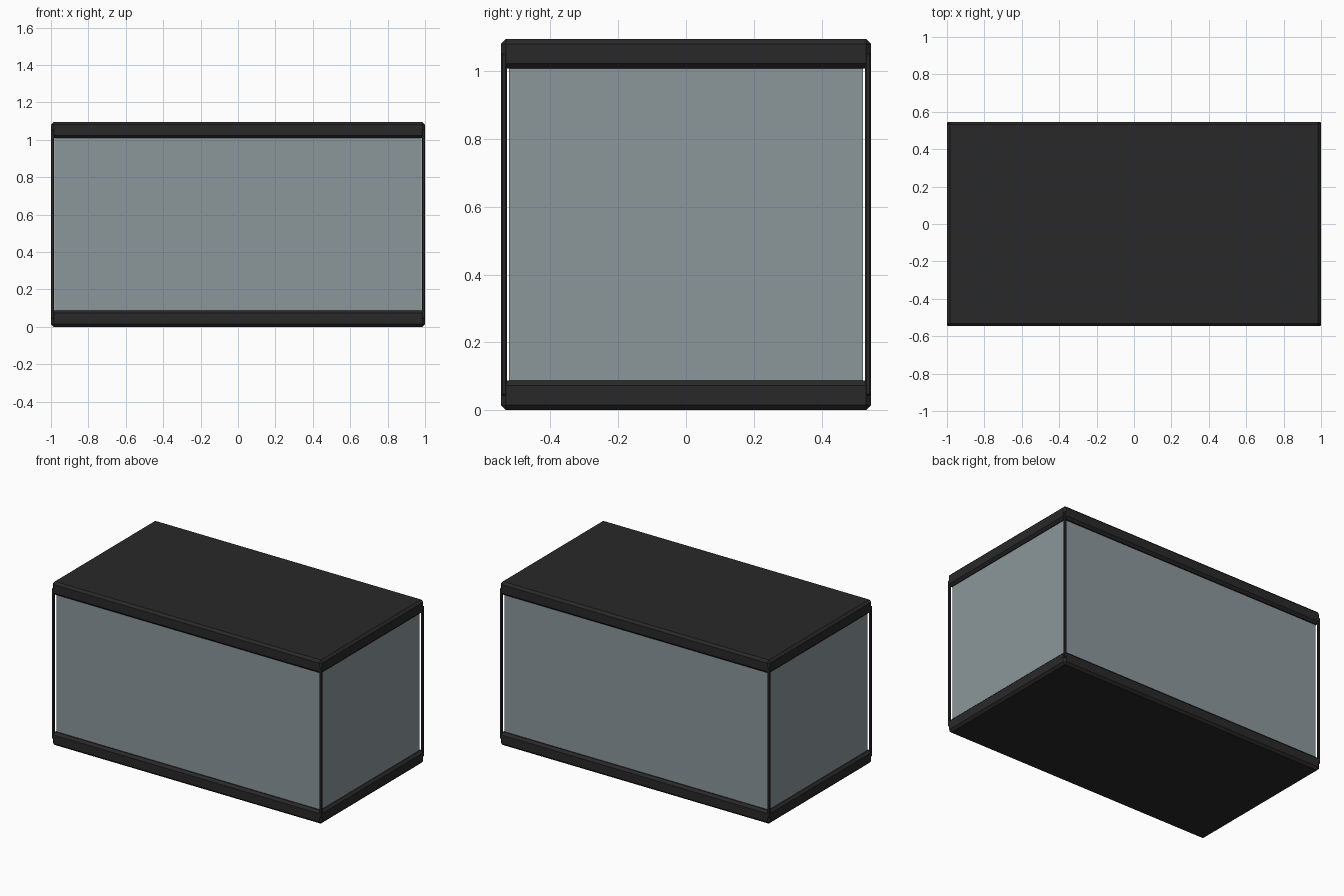
import bpy

if "Cube" in bpy.data.objects:
    bpy.data.objects.remove(bpy.data.objects["Cube"])

W, D, H = 1.0, 0.546, 1.096   # half width, half depth, height
BAND = 0.088                  # height of the top and bottom trim
POST = 0.017


def material(name, color):
    m = bpy.data.materials.new(name)
    m.diffuse_color = color
    m.use_nodes = True
    m.node_tree.nodes["Principled BSDF"].inputs["Base Color"].default_value = m.diffuse_color
    return m


black = material("black_plastic", (0.022, 0.022, 0.022, 1))
glass = material("tinted_glass", (0.26, 0.31, 0.33, 0.65))


def box(name, lo, hi, mat, bevel=0):
    bpy.ops.mesh.primitive_cube_add(
        size=1, location=[(a + b) / 2 for a, b in zip(lo, hi)])
    ob = bpy.context.object
    ob.name = name
    ob.scale = [b - a for a, b in zip(lo, hi)]
    bpy.ops.object.transform_apply(location=False, rotation=False, scale=True)
    ob.data.materials.append(mat)
    if bevel:
        mod = ob.modifiers.new("chamfer", 'BEVEL')
        mod.width = bevel
        mod.segments = 1
    return ob


# Chamfered base and lid
box("base", (-W, -D, 0), (W, D, BAND), black, 0.015)
box("lid", (-W, -D, H - BAND), (W, D, H), black, 0.015)

# Slim corner posts
for sx, xn in ((-1, "left"), (1, "right")):
    for sy, yn in ((-1, "front"), (1, "back")):
        cx, cy = sx * (W - POST / 2), sy * (D - POST / 2)
        h = POST / 2
        box(f"{yn}_{xn}_post", (cx - h, cy - h, BAND / 2),
            (cx + h, cy + h, H - BAND / 2), black, 0.004)

# Recessed glass tank
box("glass_tank", (-0.98, -0.523, BAND - 0.005),
    (0.98, 0.523, H - BAND + 0.005), glass)
